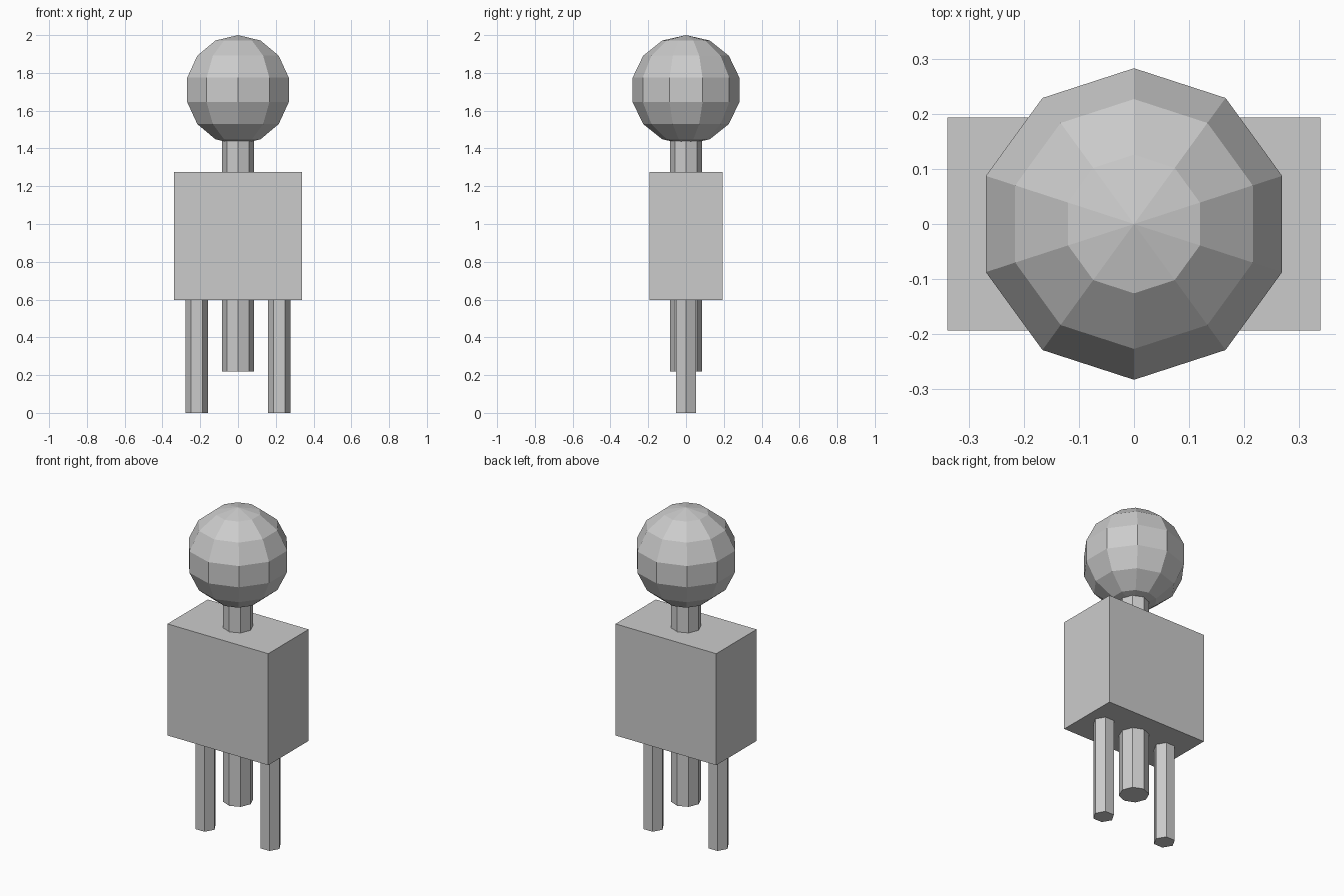
import bpy
import math

if "Cube" in bpy.data.objects:
    bpy.data.objects.remove(bpy.data.objects["Cube"])

grey = bpy.data.materials.new("light grey")
grey.diffuse_color = (0.6, 0.6, 0.6, 1.0)
grey.use_nodes = True
grey.node_tree.nodes["Principled BSDF"].inputs["Base Color"].default_value = grey.diffuse_color


def finish(name):
    ob = bpy.context.object
    ob.name = name
    ob.data.materials.append(grey)
    return ob


def prism(name, sides, radius, x, z0, z1, turn):
    """Upright flat-sided rod between two heights, with a corner on the x axis."""
    bpy.ops.mesh.primitive_cylinder_add(
        vertices=sides, radius=radius, depth=z1 - z0,
        location=(x, 0, (z0 + z1) / 2), rotation=(0, 0, math.radians(turn)))
    return finish(name)


# Body block
bpy.ops.mesh.primitive_cube_add(size=1, location=(0, 0, 0.937))
body = finish("body")
body.scale = (0.677, 0.387, 0.677)

# Faceted head
bpy.ops.mesh.primitive_uv_sphere_add(
    segments=10, ring_count=7, radius=0.29, location=(0, 0, 1.71))
finish("head")

# Central post: neck above the body, stub below it
prism("central_post", 8, 0.084, 0, 0.22, 1.48, 0)

# Two hexagonal legs
for side, x in (("left", -0.218), ("right", 0.218)):
    prism(side + "_leg", 6, 0.06, x, 0.0, 0.65, 30)
